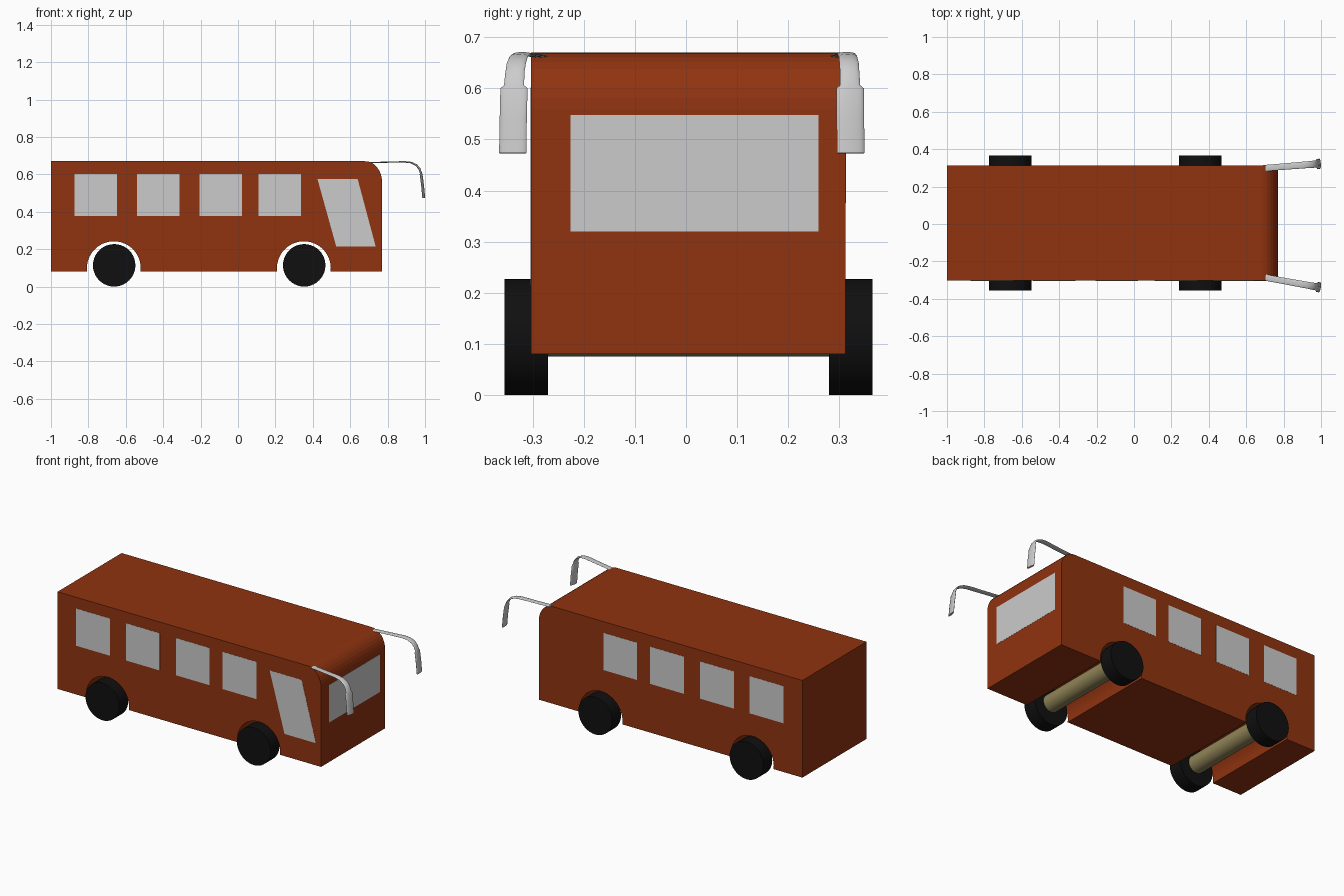
import bpy, bmesh
from math import sin, cos, pi, asin, radians
from mathutils import Vector

if "Cube" in bpy.data.objects:
    bpy.data.objects.remove(bpy.data.objects["Cube"])

Y0, Y1 = -0.303, 0.312          # body sides
AXLES = (-0.662, 0.354)         # axle positions along x
WHEEL_R = 0.1135
FLOOR = 0.08


def material(name, rgb):
    m = bpy.data.materials.new(name)
    m.diffuse_color = (*rgb, 1)
    m.use_nodes = True
    m.node_tree.nodes["Principled BSDF"].inputs["Base Color"].default_value = m.diffuse_color
    return m


def finish(bm, name, mat=None, smooth=False):
    bmesh.ops.recalc_face_normals(bm, faces=bm.faces)
    me = bpy.data.meshes.new(name)
    bm.to_mesh(me)
    bm.free()
    ob = bpy.data.objects.new(name, me)
    bpy.context.collection.objects.link(ob)
    if mat:
        me.materials.append(mat)
    if smooth:
        bpy.ops.object.select_all(action='DESELECT')
        ob.select_set(True)
        bpy.context.view_layer.objects.active = ob
        bpy.ops.object.shade_smooth_by_angle(angle=radians(35))
    return ob


def prism(name, points, offset, mat=None, smooth=False):
    """Extrude a planar outline by an offset vector."""
    bm = bmesh.new()
    face = bm.faces.new([bm.verts.new(p) for p in points])
    ext = bmesh.ops.extrude_face_region(bm, geom=[face])
    bmesh.ops.translate(bm, vec=offset, verts=[v for v in ext['geom'] if isinstance(v, bmesh.types.BMVert)])
    return finish(bm, name, mat, smooth)


def cylinder_y(name, x, z, r, ya, yb, mat):
    pts = [(x + r * cos(2 * pi * i / 40), ya, z + r * sin(2 * pi * i / 40)) for i in range(40)]
    return prism(name, pts, (0, yb - ya, 0), mat, True)


paint = material("body_paint", (0.277, 0.033, 0.005))
rubber = material("tyre_rubber", (0.005, 0.005, 0.005))
metal = material("axle_metal", (0.28, 0.23, 0.095))

# Body: side profile with wheel arches and rounded front top edge
profile = [(-1, 0.67), (-1, FLOOR)]
arch_r, arch_z = 0.144, 0.098
dip = asin((arch_z - FLOOR) / arch_r)
for ax in AXLES:
    for i in range(25):
        a = pi + dip - (pi + 2 * dip) * i / 24
        profile.append((ax - 0.002 + arch_r * cos(a), arch_z + arch_r * sin(a)))
profile.append((0.77, FLOOR))
for i in range(9):
    a = pi / 2 * i / 8
    profile.append((0.68 + 0.09 * cos(a), 0.56 + 0.11 * sin(a)))
prism("bus_body", [(x, Y0, z) for x, z in profile], (0, Y1 - Y0, 0), paint)

# Side windows on both sides, door window on the front side only
SKIN = 0.0008
for i, x in enumerate((-0.874, -0.54, -0.205, 0.109)):
    quad = [(x, 0.376), (x + 0.227, 0.376), (x + 0.227, 0.602), (x, 0.602)]
    for side, y, d in (("front", Y0, -SKIN), ("back", Y1, SKIN)):
        prism(f"{side}_window_{i + 1}", [(a, y, b) for a, b in quad], (0, d, 0))
door = [(0.425, 0.574), (0.64, 0.574), (0.736, 0.215), (0.525, 0.215)]
prism("door_window", [(a, Y0, b) for a, b in door], (0, -SKIN, 0))

# Windscreen
screen = [(-0.226, 0.32), (0.259, 0.32), (0.259, 0.548), (-0.226, 0.548)]
prism("windscreen", [(0.77, a, b) for a, b in screen], (SKIN, 0, 0))

# Wheels and axles
for end, ax in zip(("rear", "leading"), AXLES):
    cylinder_y(f"{end}_wheel_near", ax, WHEEL_R, WHEEL_R, -0.355, -0.27, rubber)
    cylinder_y(f"{end}_wheel_far", ax, WHEEL_R, WHEEL_R, 0.28, 0.365, rubber)
    cylinder_y(f"{end}_axle", ax, 0.127, 0.052, -0.275, 0.285, metal)

# Mirrors: flattened tube swept along a drooping arm (x, z, half width, half thickness)
ARM = [(0.69, 0.663, 0.017, 0.003), (0.80, 0.665, 0.017, 0.003), (0.89, 0.667, 0.018, 0.004),
       (0.925, 0.663, 0.018, 0.004), (0.953, 0.65, 0.019, 0.005), (0.97, 0.63, 0.019, 0.005),
       (0.978, 0.606, 0.020, 0.005), (0.979, 0.60, 0.027, 0.006), (0.987, 0.54, 0.027, 0.006),
       (0.993, 0.473, 0.027, 0.006)]


def mirror(name, y, slope):
    bm = bmesh.new()
    pts = [Vector((x, y + slope * (x - 0.69), z)) for x, z, _, _ in ARM]
    across = Vector((-slope, 1, 0)).normalized()
    rings = []
    for i, p in enumerate(pts):
        tangent = pts[min(i + 1, len(pts) - 1)] - pts[max(i - 1, 0)]
        normal = tangent.cross(across).normalized()
        w, t = ARM[i][2:]
        rings.append([bm.verts.new(p + across * w * cos(k * pi / 8) + normal * t * sin(k * pi / 8))
                      for k in range(16)])
    for a, b in zip(rings, rings[1:]):
        for k in range(16):
            n = (k + 1) % 16
            bm.faces.new((a[k], a[n], b[n], b[k]))
    bm.faces.new(rings[0])
    bm.faces.new(rings[-1])
    finish(bm, name, None, True)


mirror("near_mirror", -0.284, -0.182)
mirror("far_mirror", 0.298, 0.08)
